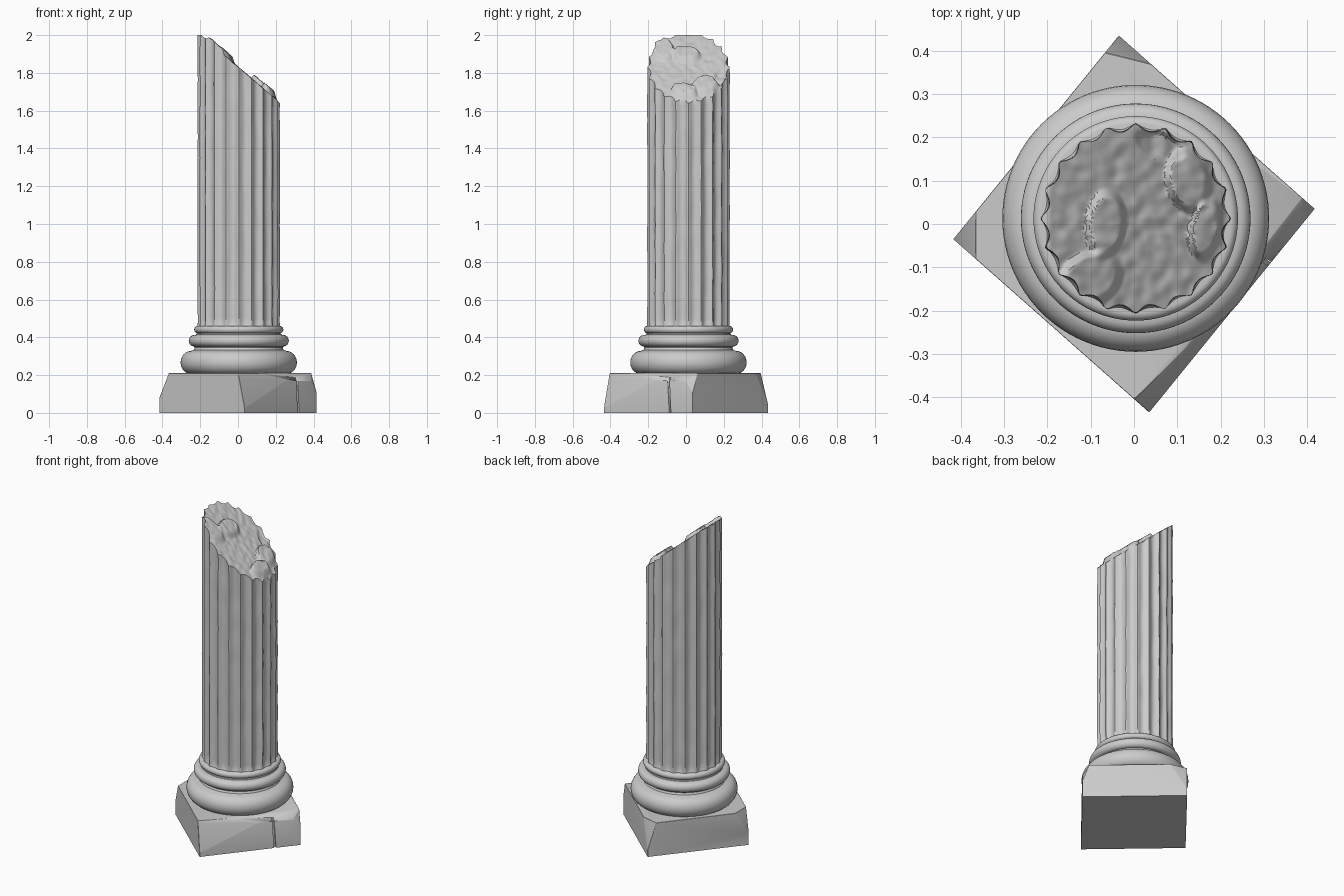
import bpy, bmesh, math
from mathutils import Vector, noise

if "Cube" in bpy.data.objects:
    bpy.data.objects.remove(bpy.data.objects["Cube"])

CX, CY = 0.004, 0.013          # axis of the round parts
stone = bpy.data.materials.new("grey stone")
stone.diffuse_color = (0.6, 0.6, 0.6, 1)
stone.use_nodes = True
stone.node_tree.nodes["Principled BSDF"].inputs["Base Color"].default_value = stone.diffuse_color


def finish(bm, name, angle):
    bmesh.ops.recalc_face_normals(bm, faces=bm.faces)
    me = bpy.data.meshes.new(name)
    bm.to_mesh(me)
    bm.free()
    me.materials.append(stone)
    ob = bpy.data.objects.new(name, me)
    bpy.context.collection.objects.link(ob)
    bpy.ops.object.select_all(action='DESELECT')
    ob.select_set(True)
    bpy.context.view_layer.objects.active = ob
    bpy.ops.object.shade_smooth_by_angle(angle=math.radians(angle))
    return ob


def skin(bm, rings, close=True):
    # join rings of points into a tube, closing both ends
    vr = [[bm.verts.new(p) for p in ring] for ring in rings]
    n = len(vr[0])
    for a, b in zip(vr, vr[1:]):
        for i in range(n):
            j = (i + 1) % n
            bm.faces.new((a[i], a[j], b[j], b[i]))
    bm.faces.new(vr[0])
    bm.faces.new(vr[-1])


# --- plinth: turned square block with chipped corners
bm = bmesh.new()
corners = [(0.417, 0.035), (-0.035, 0.435), (-0.417, -0.035), (0.035, -0.435)]
skin(bm, [[(x, y, z) for x, y in corners] for z in (0, 0.21)])
chips = [((-0.412, -0.035, 0.09), (-0.13, 0, 0.05)),
         ((0.412, 0.035, 0.12), (0.09, -0.02, 0.03)),
         ((-0.035, 0.430, 0.06), (0.04, 0.16, 0.045)),
         ((0.035, -0.430, 0.11), (0.02, -0.10, 0.035)),
         ((0.045, -0.427, 0.02), (0.10, -0.10, 0.035)),
         ((0.36, -0.033, 0.17), (0.09, -0.07, 0.10))]
for co, no in chips:
    bmesh.ops.bisect_plane(bm, geom=bm.verts[:] + bm.edges[:] + bm.faces[:],
                           plane_co=co, plane_no=no, clear_outer=True)
    bmesh.ops.holes_fill(bm, edges=[e for e in bm.edges if e.is_boundary])
bmesh.ops.bevel(bm, geom=[e for e in bm.edges if max(v.co.z for v in e.verts) > 0.01],
                offset=0.004, segments=1, affect='EDGES', clamp_overlap=True)
plinth = finish(bm, "plinth", 25)

# crack down the front right side of the plinth
bm = bmesh.new()
bmesh.ops.create_cube(bm, size=1)
for v in bm.verts:
    v.co = Vector((v.co.x * 0.03, v.co.y * 0.012, v.co.z * 0.3))
cutter = finish(bm, "crack_cutter", 30)
cutter.location = (0.315, -0.09, 0.12)
cutter.rotation_euler = (0.06, 0, math.radians(-39))
cutter.hide_render = True
cutter.hide_set(True)
mod = plinth.modifiers.new("crack", 'BOOLEAN')
mod.operation, mod.object, mod.solver = 'DIFFERENCE', cutter, 'EXACT'

# --- moulded base: three stacked rolls with hollows between
def roll(r, depth, z0, z1, n=12):
    zm, h = (z0 + z1) / 2, (z1 - z0) / 2
    return [(r - depth + depth * math.cos(a), zm + h * math.sin(a))
            for a in (math.pi * (i / n - 0.5) for i in range(n + 1))]

profile = (roll(0.308, 0.055, 0.206, 0.328) + [(0.238, 0.333), (0.233, 0.345)]
           + roll(0.265, 0.028, 0.352, 0.412) + [(0.226, 0.414), (0.224, 0.419)]
           + roll(0.236, 0.018, 0.422, 0.460))
bm = bmesh.new()
N = 96
skin(bm, [[(CX + r * math.cos(2 * math.pi * i / N), CY + r * math.sin(2 * math.pi * i / N), z)
           for i in range(N)] for r, z in profile])
finish(bm, "moulded_base", 40)

# --- fluted shaft with a slanted broken top
FLUTES, PER = 20, 12
bumps = [(-0.065, 0.00, 0.045, 0.078, -0.1, 0.028),
         (-0.10, -0.125, 0.075, 0.06, 0.5, 0.025),
         (0.165, -0.01, 0.035, 0.072, -0.2, 0.035),
         (0.125, 0.10, 0.05, 0.075, 0.2, 0.03),
         (0.06, 0.18, 0.06, 0.03, -0.4, -0.015)]


def break_height(x, y):
    z = 1.832 - 0.86 * x + 0.006 * noise.noise((x * 35, y * 35, 2))
    for bx, by, rx, ry, a, h in bumps:
        dx, dy = x - bx, y - by
        u = (dx * math.cos(a) + dy * math.sin(a)) / rx
        v = (-dx * math.sin(a) + dy * math.cos(a)) / ry
        t = min(1, max(0, (1.1 - math.hypot(u, v)) / 0.35))
        z += h * t * t * (3 - 2 * t)
    return min(z, 2.0)


def outline(i, fade, z):
    # radius of the fluted section: narrow ridges, round hollows
    t = (i % PER) / PER
    hollow = math.sin(math.pi * min(1, max(0, (t - 0.06) / 0.88))) ** 0.8
    a = 2 * math.pi * i / (FLUTES * PER)
    wear = 0.003 * noise.noise((math.cos(a) * 5, math.sin(a) * 5, z * 7))
    r = 0.218 - 0.016 * fade * hollow + wear
    return CX + r * math.cos(a), CY + r * math.sin(a)


rings, n = [], FLUTES * PER
rows = [0, 0.004, 0.01, 0.016] + [0.016 + 0.984 * k / 40 for k in range(1, 41)]
for f in rows:
    ring = []
    for i in range(n):
        fade = min(1, 0.35 + f * 40)
        x, y = outline(i, fade, 0.45 + 1.4 * f)
        ring.append((x, y, 0.45 + (break_height(x, y) - 0.45) * f))
    rings.append(ring)
rim = rings[-1]
for k in range(1, 30):
    s = 1 - k / 30
    pts = [(CX + (x - CX) * s, CY + (y - CY) * s) for x, y, z in rim]
    rings.append([(x, y, break_height(x, y)) for x, y in pts])
bm = bmesh.new()
skin(bm, rings)
finish(bm, "fluted_shaft", 40)
